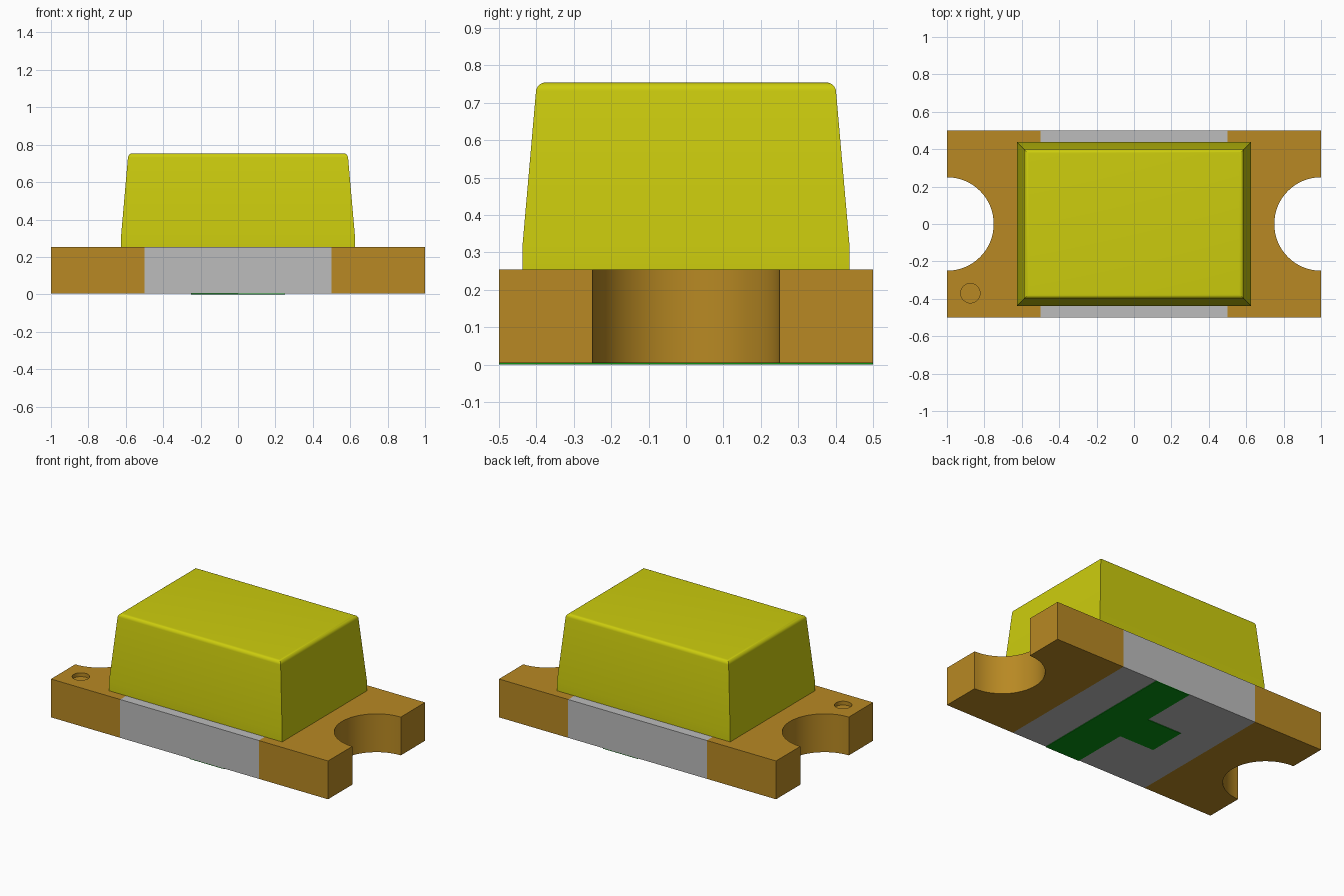
import bpy, bmesh, math

cube = bpy.data.objects.get("Cube")
if cube:
    bpy.data.objects.remove(cube, do_unlink=True)


def material(name, rgb):
    """Flat material from 0-255 sRGB values."""
    lin = [((c / 255 + 0.055) / 1.055) ** 2.4 if c > 10 else c / 255 / 12.92 for c in rgb]
    mat = bpy.data.materials.new(name)
    mat.use_nodes = True
    mat.diffuse_color = (*lin, 1)
    mat.node_tree.nodes["Principled BSDF"].inputs["Base Color"].default_value = (*lin, 1)
    return mat


yellow = material("yellow lens", (204, 204, 13))
gold = material("dull gold", (184, 137, 35))
grey = material("board grey", (188, 188, 188))
green = material("marking green", (8, 146, 18))


def loft(name, rings, mat):
    """Closed solid through equal-length rings of points, bottom to top."""
    bm = bmesh.new()
    loops = [[bm.verts.new(p) for p in ring] for ring in rings]
    n = len(loops[0])
    for a, b in zip(loops, loops[1:]):
        for i in range(n):
            j = (i + 1) % n
            bm.faces.new((a[i], a[j], b[j], b[i]))
    bm.faces.new(loops[0][::-1])
    bm.faces.new(loops[-1])
    bmesh.ops.recalc_face_normals(bm, faces=bm.faces)
    mesh = bpy.data.meshes.new(name)
    bm.to_mesh(mesh)
    bm.free()
    mesh.materials.append(mat)
    obj = bpy.data.objects.new(name, mesh)
    bpy.context.collection.objects.link(obj)
    return obj


def prism(name, outline, z0, z1, mat):
    return loft(name, [[(x, y, z) for x, y in outline] for z in (z0, z1)], mat)


def rect(hx, hy):
    return [(-hx, -hy), (hx, -hy), (hx, hy), (-hx, hy)]


def activate(obj):
    bpy.ops.object.select_all(action='DESELECT')
    obj.select_set(True)
    bpy.context.view_layer.objects.active = obj


def smooth(obj):
    activate(obj)
    bpy.ops.object.shade_smooth_by_angle(angle=math.radians(30))


BOTTOM, TOP = 0.004, 0.254

# Board between the two terminals
prism("board", rect(0.5, 0.5), BOTTOM, TOP, grey)

# End terminals with half-round notches
STEPS = 32
notch = [(1 + 0.25 * math.cos(a), 0.25 * math.sin(a))
         for a in (math.radians(270 - 180 * i / STEPS) for i in range(STEPS + 1))]
outline = [(0.5, -0.5), (1, -0.5)] + notch + [(1, 0.5), (0.5, 0.5)]
left_terminal = prism("left_terminal", outline, BOTTOM, TOP, gold)
right_terminal = prism("right_terminal", [(-x, y) for x, y in outline], BOTTOM, TOP, gold)

# Shallow round dimple in one terminal corner
circle = [(-0.875 + 0.052 * math.cos(math.tau * i / 32),
           -0.37 + 0.052 * math.sin(math.tau * i / 32)) for i in range(32)]
cutter = prism("dimple_cutter", circle, TOP - 0.025, TOP + 0.1, gold)
cutter.hide_render = True
activate(right_terminal)
cut = right_terminal.modifiers.new("dimple", 'BOOLEAN')
cut.operation = 'DIFFERENCE'
cut.solver = 'EXACT'
cut.object = cutter
bpy.ops.object.modifier_apply(modifier=cut.name)
bpy.data.objects.remove(cutter, do_unlink=True)

# Lens: upright foot, tapered walls, rounded top edge with mitred corners
HEIGHT, R, TAPER = 0.754, 0.025, math.radians(5)
profile = [(0, TOP), (0, 0.314)]               # (inset, height)
wall_top = HEIGHT - R + R * math.sin(TAPER)
inset = (wall_top - 0.314) * math.tan(TAPER)
centre = inset + R * math.cos(TAPER)
for i in range(9):
    a = TAPER + (math.pi / 2 - TAPER) * i / 8
    profile.append((centre - R * math.cos(a), HEIGHT - R + R * math.sin(a)))
lens = loft("lens", [[(x, y, z) for x, y in rect(0.625 - d, 0.4375 - d)]
                     for d, z in profile], yellow)

# Polarity mark under the board: a bar with a short stem
prism("polarity_mark",
      [(0.25, -0.5), (0.25, 0.5), (0, 0.5), (0, 0.125),
       (-0.25, 0.125), (-0.25, -0.125), (0, -0.125), (0, -0.5)],
      0.0, BOTTOM, green)

for part in (left_terminal, right_terminal, lens):
    smooth(part)
